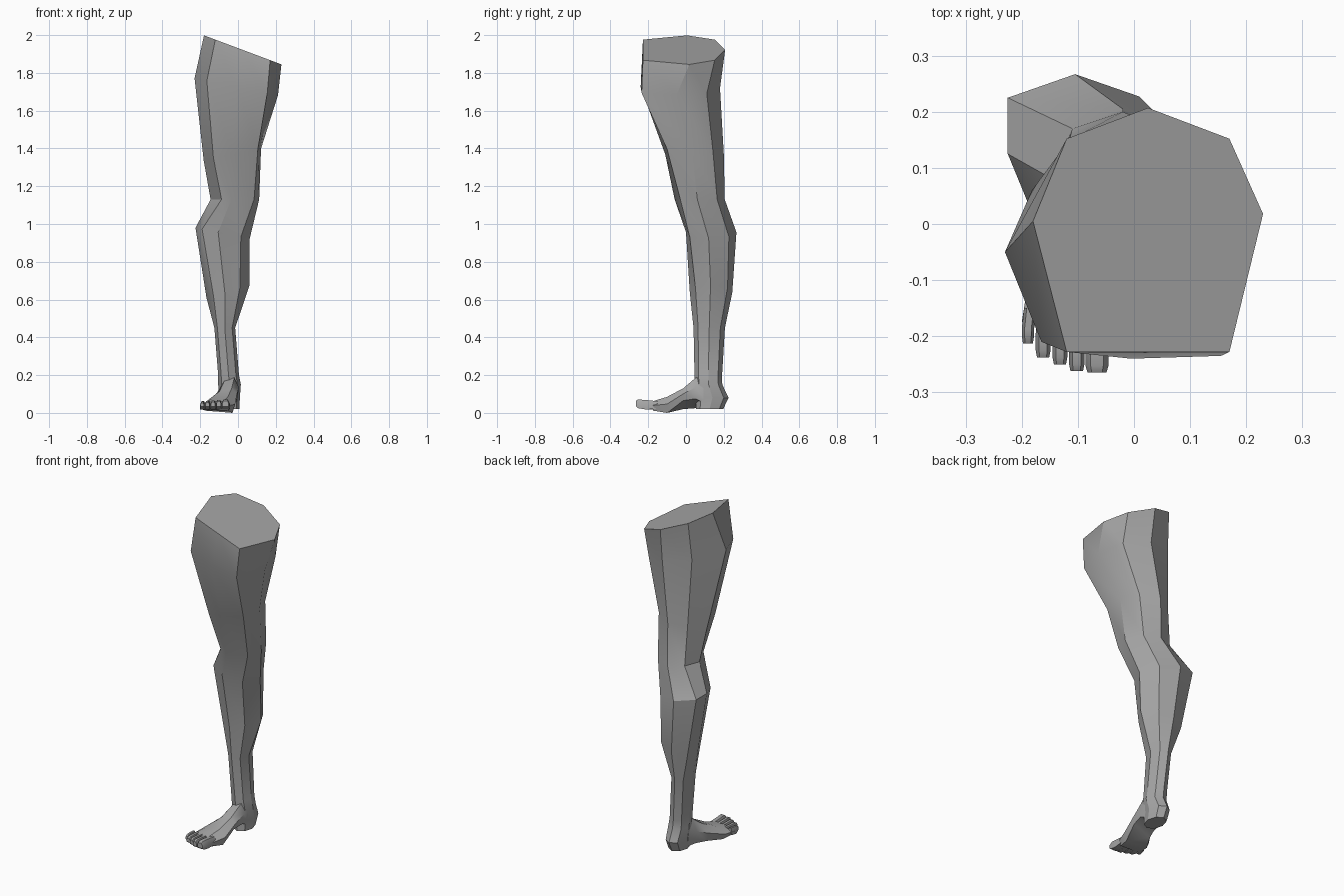
import bpy, bmesh, math

if "Cube" in bpy.data.objects:
    bpy.data.objects.remove(bpy.data.objects["Cube"])

skin = bpy.data.materials.new("grey")
skin.diffuse_color = (0.38, 0.38, 0.38, 1)
skin.use_nodes = True
skin.node_tree.nodes["Principled BSDF"].inputs["Base Color"].default_value = skin.diffuse_color


def loft(name, rings, angle=30):
    """Skin a stack of equal-sized rings and cap both ends."""
    bm = bmesh.new()
    loops = [[bm.verts.new(p) for p in r] for r in rings]
    n = len(loops[0])
    for a, b in zip(loops, loops[1:]):
        for i in range(n):
            j = (i + 1) % n
            bm.faces.new((a[i], a[j], b[j], b[i]))
    bm.faces.new(loops[0])
    bm.faces.new(loops[-1])
    bmesh.ops.recalc_face_normals(bm, faces=bm.faces)
    me = bpy.data.meshes.new(name)
    bm.to_mesh(me)
    bm.free()
    me.materials.append(skin)
    ob = bpy.data.objects.new(name, me)
    bpy.context.collection.objects.link(ob)
    bpy.ops.object.select_all(action='DESELECT')
    ob.select_set(True)
    bpy.context.view_layer.objects.active = ob
    bpy.ops.object.shade_smooth_by_angle(angle=math.radians(angle))
    return ob


def tilted(z, slope, pts):
    """Ring of outline points on a plane that tilts along x."""
    return [(x, y, z + slope * x) for x, y in pts]


def octagon(z, cx, cy, rx, ry):
    """Eight-sided oval ring, starting at the front."""
    return [(cx + rx * math.cos(a), cy + ry * math.sin(a), z)
            for a in (math.radians(-90 + 45 * k) for k in range(8))]


# Thigh outlines: front, then round by the right side and the back
thigh = [
    tilted(1.931, -0.375, [(.025, -.228), (.17, -.228), (.23, .018), (.17, .152),
                           (.025, .207), (-.12, .152), (-.18, .005), (-.12, -.228)]),
    tilted(1.725, -0.2, [(-.005, -.24), (.155, -.235), (.212, -.05), (.17, .11),
                         (.03, .18), (-.13, .13), (-.23, -.05), (-.165, -.21)]),
    tilted(1.375, 0.2, [(-.03, -.11), (.105, -.10), (.122, .03), (.08, .142),
                        (-.02, .2), (-.115, .15), (-.182, .06), (-.13, -.09)]),
]
# Knee and calf outlines
calf = [
    tilted(1.13, 0, [(-.035, -.06), (.085, -.03), (.112, .06), (.07, .165),
                     (-.02, .205), (-.11, .17), (-.145, .08), (-.087, -.04)]),
    tilted(.935, -0.2, [(-.105, 0), (.015, .02), (.062, .12), (.01, .227),
                        (-.105, .267), (-.225, .225), (-.225, .125), (-.19, .04)]),
    tilted(.66, 0.3, [(-.07, .02), (.01, .05), (.062, .13), (.01, .22),
                      (-.075, .245), (-.155, .21), (-.167, .13), (-.13, .05)]),
]
# Ankle and heel ovals
heel = [
    octagon(.45, -.07, .123, .055, .083),
    octagon(.20, -.05, .118, .055, .073),
    octagon(.15, -.045, .120, .06, .072),
    octagon(.08, -.045, .140, .055, .085),
    octagon(.02, -.045, .125, .052, .072),
]
loft("leg", thigh + calf + heel)


def foot_section(y, xl, xr, zbl, zbr, zt):
    """Six-sided slice of the foot, higher on the big toe side."""
    w = xr - xl
    return [(xl + .08 * w, y, zbl), (xr - .08 * w, y, zbr),
            (xr, y, zbr + .55 * (zt - zbr)), (xr - .22 * w, y, zt),
            (xl + .30 * w, y, zbl + .88 * (zt - zbl)),
            (xl, y, zbl + .45 * (zt - zbl))]


# Foot, from inside the ankle to the ball
loft("foot", [
    foot_section(.12, -.10, .0, .03, .04, .20),
    foot_section(.05, -.108, .005, .025, .075, .185),
    foot_section(-.015, -.135, -.005, .02, .065, .13),
    foot_section(-.10, -.188, -.015, .012, .0, .085),
    foot_section(-.175, -.20, -.04, .018, .012, .062),
], 35)


def toe_ring(y, x, w, zb, zt):
    h = w / 2
    return [(x - h, y, zb), (x + h, y, zb), (x + h, y, zb + .6 * (zt - zb)),
            (x + .55 * h, y, zt), (x - .55 * h, y, zt),
            (x - h, y, zb + .6 * (zt - zb))]


# Toes: centre x, width, tip y
for i, (x, w, tip) in enumerate([(-.066, .042, -.265), (-.102, .028, -.262),
                                 (-.132, .027, -.250), (-.162, .027, -.238),
                                 (-.189, .022, -.213)]):
    mid = (tip - .16) / 2
    loft(f"toe_{i + 1}", [
        toe_ring(-.15, x + .004, w, .022, .062),
        toe_ring(mid, x, w, .018, .068 - .002 * i),
        toe_ring(tip + .012, x, w * .97, .025, .071 - .003 * i),
        toe_ring(tip, x, w * .8, .034, .064 - .003 * i),
    ], 35)
